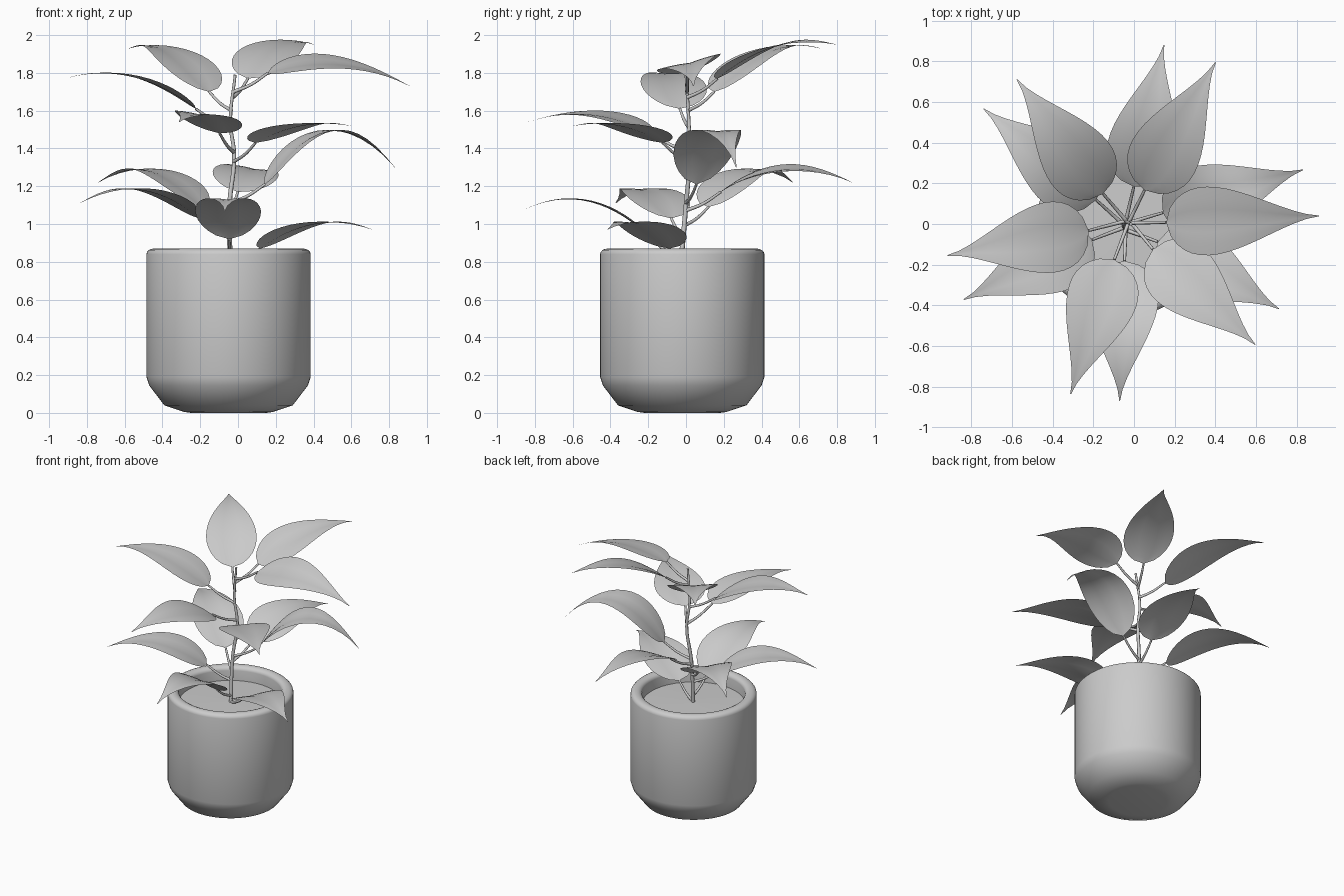
import bpy, math
from mathutils import Vector

if "Cube" in bpy.data.objects:
    bpy.data.objects.remove(bpy.data.objects["Cube"])

POT_CENTRE = Vector((-0.05, -0.02, 0))


def mesh_object(name, verts, faces, angle=40):
    me = bpy.data.meshes.new(name)
    me.from_pydata(verts, [], faces)
    ob = bpy.data.objects.new(name, me)
    bpy.context.collection.objects.link(ob)
    bpy.ops.object.select_all(action='DESELECT')
    bpy.context.view_layer.objects.active = ob
    ob.select_set(True)
    bpy.ops.object.shade_smooth_by_angle(angle=math.radians(angle))
    return ob


def lathe(name, profile, n=64):
    rows = len(profile)
    verts = []
    for r, z in profile:
        for i in range(n):
            a = math.tau * i / n
            verts.append(POT_CENTRE + Vector((r * math.cos(a), r * math.sin(a), z)))
    faces = [(k * n + i, k * n + (i + 1) % n, (k + 1) * n + (i + 1) % n, (k + 1) * n + i)
             for k in range(rows - 1) for i in range(n)]
    faces.append(tuple(reversed(range(n))))
    faces.append(tuple(range((rows - 1) * n, rows * n)))
    return mesh_object(name, verts, faces)


def tube(name, points, radius, taper):
    cu = bpy.data.curves.new(name, 'CURVE')
    cu.dimensions = '3D'
    cu.bevel_depth = radius
    cu.bevel_resolution = 2
    cu.use_fill_caps = True
    sp = cu.splines.new('BEZIER')
    last = len(points) - 1
    sp.bezier_points.add(last)
    for i, (bp, p) in enumerate(zip(sp.bezier_points, points)):
        bp.co = p
        bp.handle_left_type = bp.handle_right_type = 'AUTO'
        bp.radius = 1 + (taper - 1) * i / last
    ob = bpy.data.objects.new(name, cu)
    bpy.context.collection.objects.link(ob)
    return ob


def leaf(name, b, m, t, roll, rows=16, half=3):
    # Midrib is a parabola through base, middle and tip
    c = 2 * m - (b + t) / 2
    n = 2 * half + 1
    verts = []
    for k in range(rows + 1):
        u = (k / rows) ** 1.3
        w = 0.625 * u ** 0.6 * (1 - u) ** 1.6 + 0.002
        p = (1 - u) ** 2 * b + 2 * u * (1 - u) * c + u * u * t
        d = (1 - u) * (c - b) + u * (t - c)
        side = Vector((-d.y, d.x, 0)).normalized()
        side = (side + Vector((0, 0, roll))).normalized()
        up = d.cross(side).normalized()
        for i in range(n):
            s = i / half - 1
            # shallow groove along the midrib
            verts.append(p + side * (w * s) + up * w * (0.13 * abs(s) - 0.08 * s * s))
    faces = [(a, a + n, a + n + 1, a + 1)
             for k in range(rows) for a in range(k * n, k * n + n - 1)]
    return mesh_object(name, verts, faces, 60)


# Pot with bevelled foot and rounded rim
foot = [(0.2, 0), (0.235, 0.005), (0.34, 0.04), (0.42, 0.145), (0.435, 0.19)]
rim = [(0.395 + 0.04 * math.cos(a), 0.84 + 0.03 * math.sin(a))
       for a in (math.pi * i / 8 for i in range(9))]
lathe("pot", foot + rim + [(0.355, 0.72)])

# Soil
lathe("soil", [(0.356, 0.74), (0.356, 0.765), (0.02, 0.775)])

# Main stem
STEM = [Vector(p) for p in ((-0.04, -0.03, 0.76), (-0.045, 0, 1.1), (-0.02, 0.02, 1.36),
                            (-0.04, 0.015, 1.54), (-0.015, 0, 1.79))]
tube("stem", STEM, 0.014, 0.55)


def stem_at(z):
    z = max(z, 0.77)
    for p, q in zip(STEM, STEM[1:]):
        if z <= q.z:
            return p.lerp(q, (z - p.z) / (q.z - p.z))
    return STEM[-1]


# Leaves from bottom to top: heading, reach, then base, middle and tip heights
LEAVES = [
    (-29, 0.86, 0.87, 1.00, 0.97), (-92, 0.87, 0.92, 1.12, 1.07),
    (205, 0.88, 1.03, 1.18, 1.11), (141, 0.90, 1.09, 1.28, 1.22),
    (78, 0.90, 1.17, 1.29, 1.22), (17, 0.91, 1.21, 1.49, 1.30),
    (-43, 0.87, 1.43, 1.52, 1.52), (252, 0.88, 1.48, 1.58, 1.54),
    (190, 0.89, 1.61, 1.78, 1.77), (127, 0.89, 1.70, 1.91, 1.93),
    (61, 0.91, 1.77, 1.94, 1.95), (2.4, 0.95, 1.80, 1.85, 1.73),
]
ROLL = {5: 0.15, 8: -0.1, 11: 0.12, 12: 0.25}
for i, (heading, reach, zb, zm, zt) in enumerate(LEAVES, 1):
    a = math.radians(heading)
    base, mid, tip = (Vector((-0.04 + reach * f * math.cos(a), reach * f * math.sin(a), z))
                      for f, z in ((0.21, zb), (0.6, zm), (1, zt)))
    joint = stem_at(zb - 0.1)
    sag = (joint + base) / 2 - Vector((0, 0, 0.012))
    tube(f"leaf_stalk_{i}", [joint, sag, base], 0.01, 0.7)
    leaf(f"leaf_{i}", base, mid, tip, ROLL.get(i, 0))
